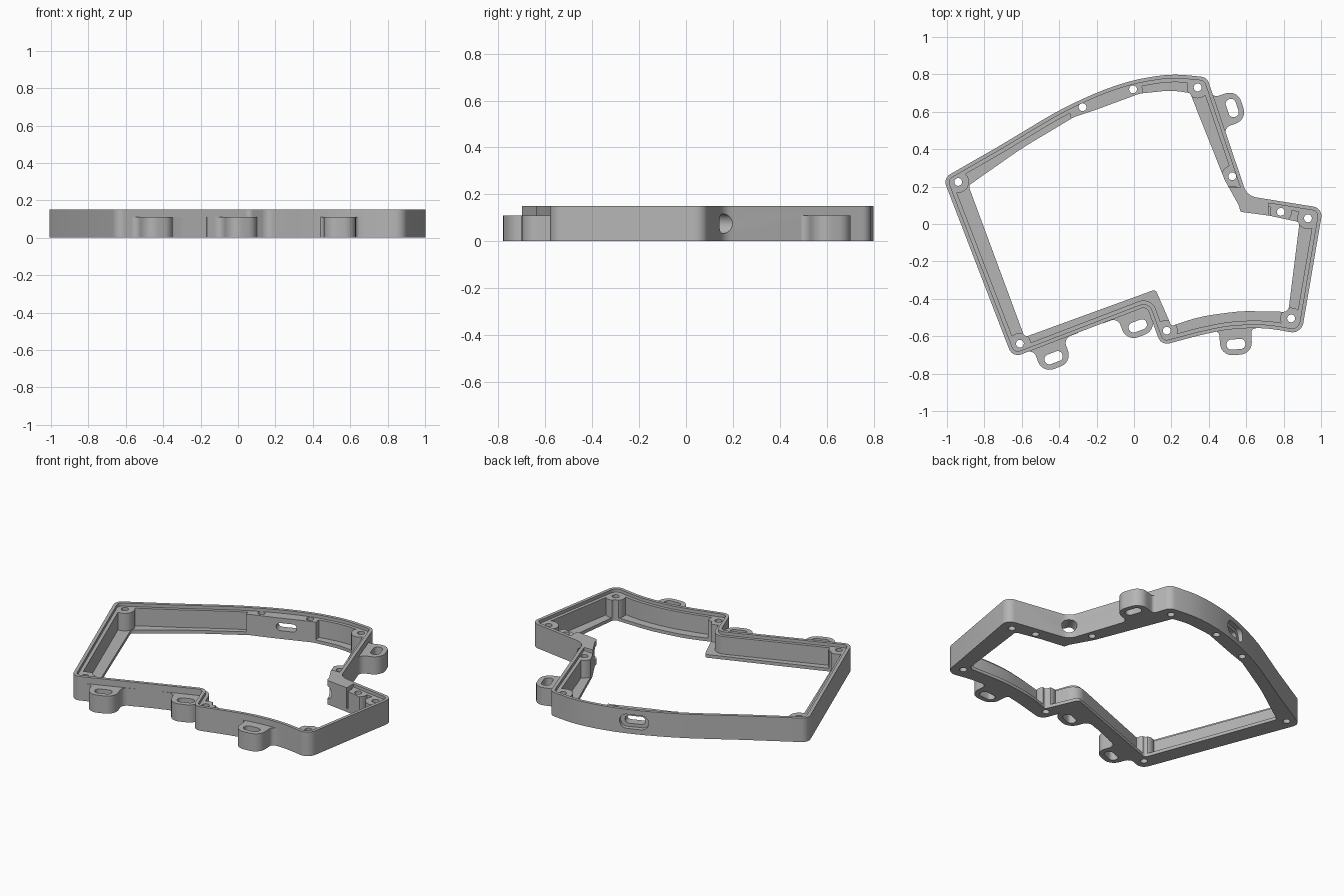
import bpy, bmesh, math
from mathutils import Vector, Matrix

if "Cube" in bpy.data.objects:
    bpy.data.objects.remove(bpy.data.objects["Cube"])

grey = bpy.data.materials.new("mid_grey")
grey.diffuse_color = (0.46, 0.46, 0.46, 1)
grey.use_nodes = True
grey.node_tree.nodes["Principled BSDF"].inputs["Base Color"].default_value = grey.diffuse_color


def rounded(pts):
    """Closed 2D loop from (x, y, corner radius)."""
    out, n = [], len(pts)
    for i, (x, y, r) in enumerate(pts):
        p = Vector((x, y))
        a = Vector(pts[i - 1][:2]) - p
        b = Vector(pts[(i + 1) % n][:2]) - p
        half = a.angle(b) / 2
        if r == 0 or half > 1.569:
            out.append(p)
            continue
        t = min(r / math.tan(half), 0.48 * a.length, 0.48 * b.length)
        r = t * math.tan(half)
        c = p + (a.normalized() + b.normalized()).normalized() * (r / math.sin(half))
        s, e = p + a.normalized() * t - c, p + b.normalized() * t - c
        turn = math.atan2(s.x * e.y - s.y * e.x, s.dot(e))
        steps = max(3, int(abs(turn) / 0.2))
        for k in range(steps + 1):
            out.append(c + Matrix.Rotation(turn * k / steps, 2) @ s)
    return out


def inset(loop, d):
    """Move a loop inwards by d with mitred corners."""
    n = len(loop)
    area = sum(loop[i - 1].x * loop[i].y - loop[i].x * loop[i - 1].y for i in range(n))
    sign = 1 if area > 0 else -1
    out = []
    for i, p in enumerate(loop):
        u = (p - loop[i - 1]).normalized()
        v = (loop[(i + 1) % n] - p).normalized()
        nu, nv = Vector((-u.y, u.x)) * sign, Vector((-v.y, v.x)) * sign
        out.append(p + (nu + nv) * (d / (1 + nu.dot(nv))))
    return out


def circle(x, y, r, n=24):
    return [Vector((x + r * math.cos(k * math.tau / n), y + r * math.sin(k * math.tau / n)))
            for k in range(n)]


def plate(name, loops, z0, z1, matrix=Matrix()):
    """Extrude filled loops (inner loops become holes) from z0 to z1."""
    cu = bpy.data.curves.new(name, 'CURVE')
    cu.dimensions, cu.fill_mode, cu.extrude = '2D', 'BOTH', (z1 - z0) / 2
    for loop in loops:
        sp = cu.splines.new('POLY')
        sp.points.add(len(loop) - 1)
        for pt, p in zip(sp.points, loop):
            pt.co = (p.x, p.y, 0, 1)
        sp.use_cyclic_u = True
    tmp = bpy.data.objects.new(name, cu)
    me = bpy.data.meshes.new_from_object(tmp)
    bpy.data.objects.remove(tmp)
    bm = bmesh.new()
    bm.from_mesh(me)
    bmesh.ops.remove_doubles(bm, verts=bm.verts, dist=1e-5)
    bmesh.ops.translate(bm, verts=bm.verts, vec=(0, 0, (z0 + z1) / 2))
    bmesh.ops.transform(bm, verts=bm.verts, matrix=matrix)
    bmesh.ops.recalc_face_normals(bm, faces=bm.faces)
    bm.to_mesh(me)
    bm.free()
    me.materials.clear()
    me.materials.append(grey)
    ob = bpy.data.objects.new(name, me)
    bpy.context.collection.objects.link(ob)
    return ob


def boolean(ob, tool, op):
    m = ob.modifiers.new("cut", 'BOOLEAN')
    m.object, m.operation, m.solver = tool, op, 'EXACT'
    dg = bpy.context.evaluated_depsgraph_get()
    me = bpy.data.meshes.new_from_object(ob.evaluated_get(dg))
    ob.modifiers.clear()
    ob.data = me


# Outer outline of the case, and inner edge of the bottom flange
outline = rounded([
    (-1.02, 0.245, .05), (-.715, .42, 2), (-.395, .613, 2), (-.18, .712, 1.5), (0, .772, 1),
    (.2, .803, .6), (.39, .785, .05), (.605, .15, .08), (1.01, .085, .05), (.895, -.59, .06),
    (.7, -.552, .8), (.5, -.563, .8), (.35, -.595, 1), (.145, -.65, .05), (.068, -.44, .03),
    (-.65, -.715, .05)])
flange = rounded([
    (-.885, .205, .02), (-.6, .405, 2), (-.32, .572, 0), (-.2, .612, .05), (.03, .697, .1),
    (.2, .715, .5), (.3, .70, .02), (.485, .235, 0), (.56, .1, .02), (.57, .065, .01),
    (.72, .045, 0), (.885, .01, .02), (.825, -.47, .03), (.57, -.465, .8), (.35, -.495, .8),
    (.2, -.545, .01), (.115, -.35, .02), (-.585, -.605, .02)])
rim_in, ledge_in = inset(outline, .02), inset(outline, .04)

screws = [(-.94, .225), (-.275, .625), (-.005, .72), (.34, .73), (.525, .255),
          (.785, .065), (.93, .03), (.84, -.505), (.175, -.57), (-.61, -.64)]

# Case body: flange, rim, and recessed ledge for the cover
floor = plate("bottom_flange", [outline, flange], 0, .02)
rim = plate("outer_wall", [outline, rim_in], .02, .15)
ledge = plate("cover_ledge", [rim_in, ledge_in], .02, .13)

# Screw bosses and port block, kept inside the flange band
port_block = rounded([(-.33, .53, 0), (.06, .63, 0), (.03, .82, 0), (-.37, .72, 0)])
boss_area = plate("boss_area", [port_block] + [circle(x, y, .058) for i, (x, y) in
                                               enumerate(screws) if i not in (1, 2)], -.1, .3)
bosses = plate("screw_bosses", [ledge_in, flange], .02, .13)
boolean(bosses, boss_area, 'INTERSECT')

# Taller block around the cable hole
block_area = plate("block_area", [rounded([(.45, .195, 0), (.72, .195, 0),
                                           (.72, -.02, 0), (.45, -.02, 0)])], -.1, .3)
cable_block = plate("cable_block", [rim_in, flange], .02, .15)
boolean(cable_block, block_area, 'INTERSECT')

# Screw holes
hole_tool = plate("hole_tool", [circle(x, y, .021, 20) for x, y in screws], -.1, .3)
for ob in (floor, ledge, bosses):
    boolean(ob, hole_tool, 'DIFFERENCE')


def slot(w, h, r):
    return rounded([(-w, -h, r), (w, -h, r), (w, h, r), (-w, h, r)])


def side_tool(x, y, angle, w, h, d0, d1):
    """Horizontal rounded cutter; depth runs outwards from d0 to d1."""
    m = (Matrix.Translation((x, y, .075)) @ Matrix.Rotation(math.radians(angle), 4, 'Z')
         @ Matrix.Rotation(math.radians(-90), 4, 'X'))
    return plate("side_tool", [slot(w, h, min(w, h) * .98)], d0, d1, m)


# Port slot with a wider outer recess, and the cable hole
tools = [side_tool(-.135, .695, 21, .06, .024, -.15, .15),
         side_tool(-.135, .695, 21, .085, .044, 0, .15),
         side_tool(.615, .16, -30, .042, .042, -.15, .13)]
for tool in tools:
    for ob in (rim, ledge, bosses, cable_block):
        boolean(ob, tool, 'DIFFERENCE')
for tool in tools + [hole_tool, boss_area, block_area]:
    bpy.data.objects.remove(tool)

# Mounting tabs: slot centre, angle, and foot widths at both ends
for name, x, y, angle, left, right in (
        ("front_left_tab", -.43, -.715, 20.5, .16, .17),
        ("front_middle_tab", .02, -.545, 20.5, .17, .09),
        ("front_right_tab", .545, -.643, 4, .14, .14),
        ("back_tab", .525, .62, 108.5, .17, .14)):
    body = rounded([(-left, .078, 0), (-.085, .078, .06), (-.085, -.057, .065),
                    (.085, -.057, .065), (.086, .078, .06 if right > .1 else 0),
                    (right, .078, 0), (right, .09, 0), (-left, .09, 0)])
    m = Matrix.Translation((x, y, 0)) @ Matrix.Rotation(math.radians(angle), 4, 'Z')
    plate(name, [body, slot(.05, .027, .025)], 0, .11, m)

# Smooth curved walls, keep edges sharp
for ob in bpy.context.collection.objects:
    ob.data.polygons.foreach_set("use_smooth", [True] * len(ob.data.polygons))
    ob.data.set_sharp_from_angle(angle=math.radians(30))
